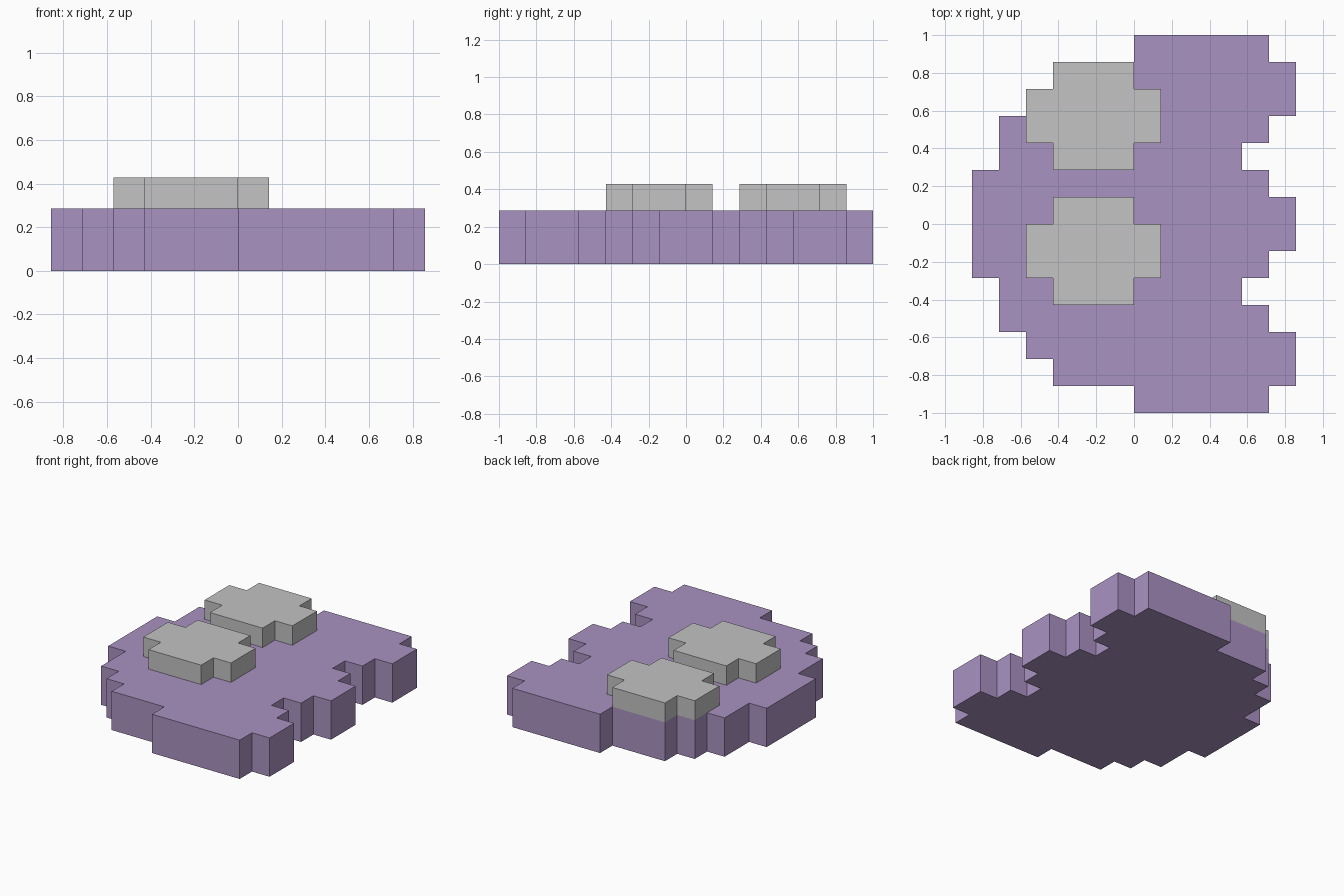
import bpy, bmesh

if "Cube" in bpy.data.objects:
    bpy.data.objects.remove(bpy.data.objects["Cube"])

U = 1 / 7  # one pixel of the stepped design


def material(name, rgb):
    m = bpy.data.materials.new(name)
    m.diffuse_color = (*rgb, 1)
    m.use_nodes = True
    m.node_tree.nodes["Principled BSDF"].inputs["Base Color"].default_value = m.diffuse_color
    return m


def slab(name, rows, y0, z0, z1, mat):
    """Extrude a stepped outline; rows are (left, right) pixel limits going up in y."""
    right, left = [], []
    for i, (l, r) in enumerate(rows):
        for side, x, k in ((left, l, 0), (right, r, 1)):
            # start a new step only where the edge changes
            if i == 0 or rows[i - 1][k] != x:
                if i:
                    side.append((rows[i - 1][k], y0 + i))
                side.append((x, y0 + i))
    right.append((rows[-1][1], y0 + len(rows)))
    left.append((rows[-1][0], y0 + len(rows)))
    outline = right + left[::-1]

    bm = bmesh.new()
    base = bm.faces.new([bm.verts.new((x * U, y * U, z0 * U)) for x, y in outline])
    ext = bmesh.ops.extrude_face_region(bm, geom=[base], use_keep_orig=True)
    top = [v for v in ext["geom"] if isinstance(v, bmesh.types.BMVert)]
    bmesh.ops.translate(bm, verts=top, vec=(0, 0, (z1 - z0) * U))
    bmesh.ops.recalc_face_normals(bm, faces=bm.faces)
    me = bpy.data.meshes.new(name)
    bm.to_mesh(me)
    bm.free()
    me.materials.append(mat)
    ob = bpy.data.objects.new(name, me)
    bpy.context.collection.objects.link(ob)
    return ob


purple = material("soft purple", (0.402, 0.288, 0.539))
grey = material("light grey", (0.546, 0.546, 0.546))

# Body: half the rows, mirrored across y = 0
half = [(-6, 6), (-6, 5), (-5, 4), (-5, 5), (-4, 6), (-3, 6), (0, 5)]
slab("body", half[::-1] + half, -7, 0, 2, purple)

# Two raised eyes
eye = [(-3, 0), (-4, 1), (-4, 1), (-3, 0)]
slab("upper_eye", eye, 2, 2, 3, grey)
slab("lower_eye", eye, -3, 2, 3, grey)
